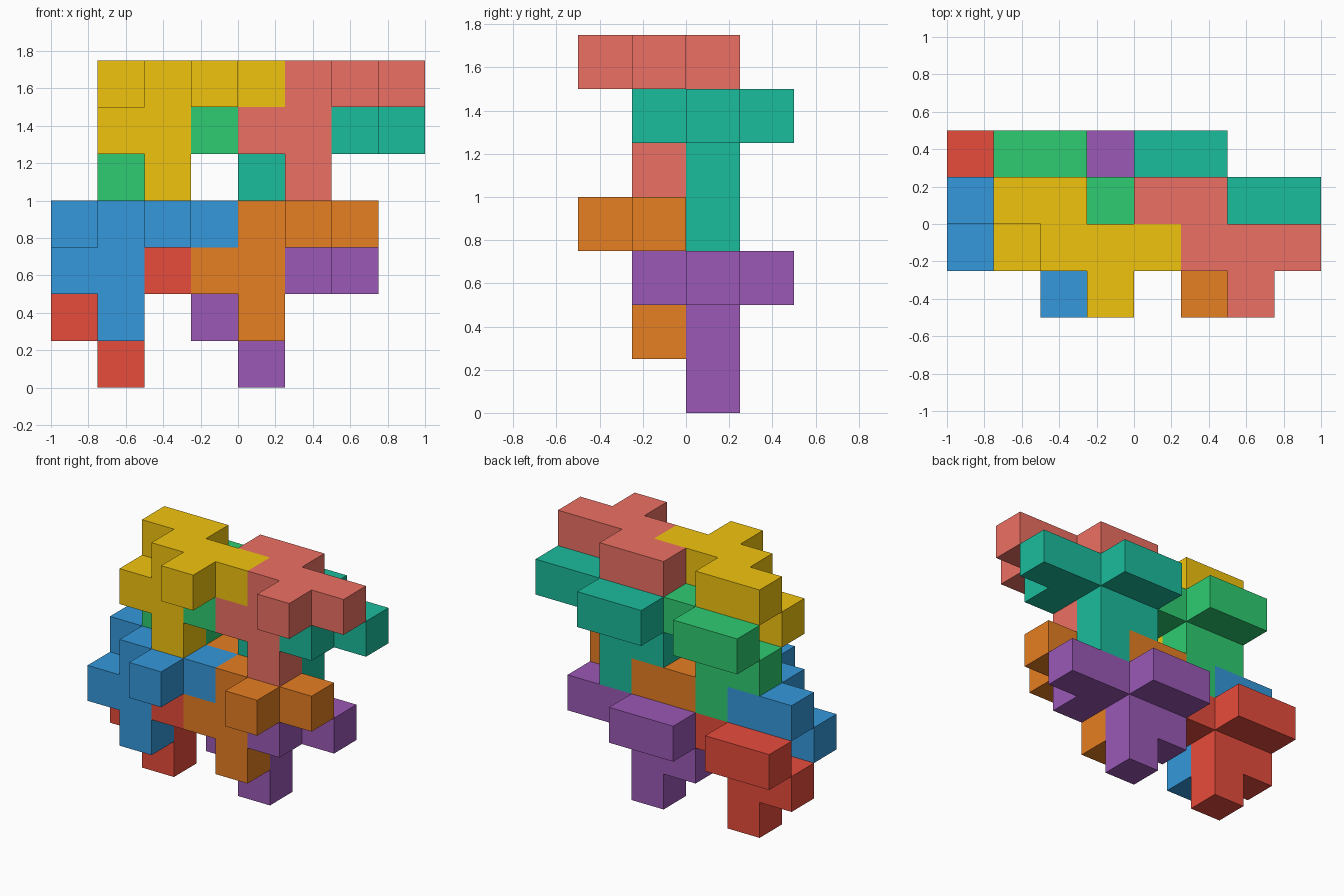
import bpy
import bmesh
import math
from mathutils import Vector

if "Cube" in bpy.data.objects:
    bpy.data.objects.remove(bpy.data.objects["Cube"])

CELL = 0.25
ORIGIN = Vector((-1.0, -0.5, 0.0))

# One nine-cell block, repeated by translation
BLOCK = [(0, 1, 2), (1, 1, 2), (1, 0, 2), (2, 0, 2), (3, 0, 2), (2, -1, 2),
         (0, 0, 1), (1, 0, 1), (1, 0, 0)]

# Name, grid offset, colour
PIECES = [
    ("red_block", (0, 2, 0), "E74C3C"),
    ("purple_block", (3, 2, 0), "9B59B6"),
    ("blue_block", (0, 1, 1), "3498DB"),
    ("orange_block", (3, 1, 1), "E67E22"),
    ("green_block", (1, 2, 3), "2ECC71"),
    ("teal_block", (4, 2, 3), "1ABC9C"),
    ("yellow_block", (1, 1, 4), "F1C40F"),
    ("salmon_block", (4, 1, 4), "EC7063"),
]


def linear(hex_colour):
    rgb = [int(hex_colour[i:i + 2], 16) / 255 for i in (0, 2, 4)]
    return [c / 12.92 if c <= 0.04045 else ((c + 0.055) / 1.055) ** 2.4 for c in rgb] + [1.0]


def make_block(name, offset, colour):
    bm = bmesh.new()
    verts = {}

    def vert(corner):
        if corner not in verts:
            verts[corner] = bm.verts.new(ORIGIN + (Vector(corner) + Vector(offset)) * CELL)
        return verts[corner]

    # Outer skin only: a face wherever a cell has no neighbour in the block
    for cell in BLOCK:
        for axis in range(3):
            u, v = (axis + 1) % 3, (axis + 2) % 3
            for side in (0, 1):
                near = list(cell)
                near[axis] += 2 * side - 1
                if tuple(near) in BLOCK:
                    continue
                ring = []
                for du, dv in ((0, 0), (1, 0), (1, 1), (0, 1)):
                    p = list(cell)
                    p[axis] += side
                    p[u] += du
                    p[v] += dv
                    ring.append(vert(tuple(p)))
                bm.faces.new(ring if side else ring[::-1])

    # Merge coplanar squares into clean flat faces
    bmesh.ops.dissolve_limit(bm, angle_limit=math.radians(1),
                             verts=bm.verts[:], edges=bm.edges[:])
    mesh = bpy.data.meshes.new(name)
    bm.to_mesh(mesh)
    bm.free()
    mat = bpy.data.materials.new(name + "_paint")
    mat.diffuse_color = linear(colour)
    mat.use_nodes = True
    mat.node_tree.nodes["Principled BSDF"].inputs["Base Color"].default_value = mat.diffuse_color
    mesh.materials.append(mat)
    bpy.context.collection.objects.link(bpy.data.objects.new(name, mesh))


for piece in PIECES:
    make_block(*piece)
